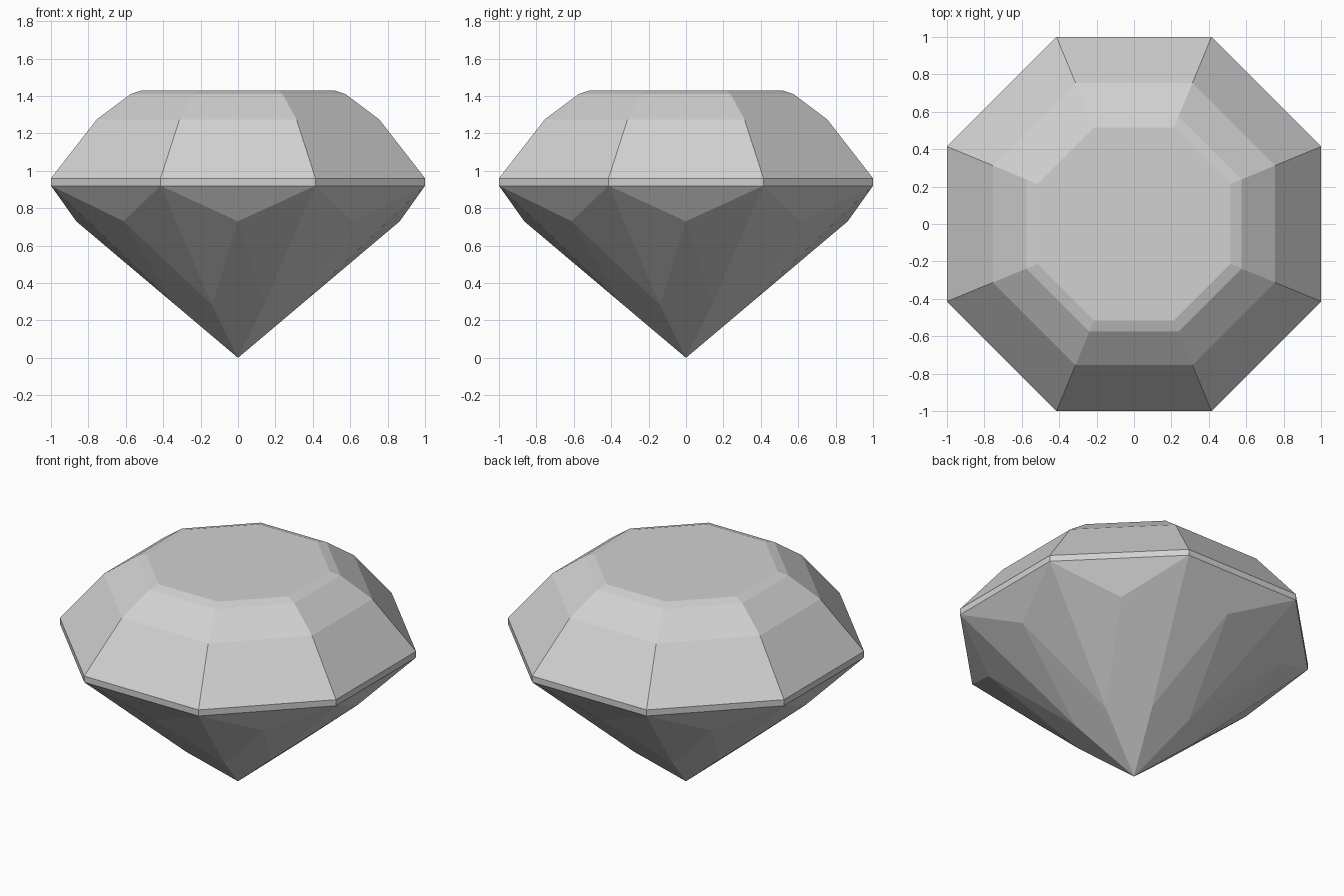
import bpy
import bmesh
from math import sin, cos, pi

SIDES = 8
STEP = 2 * pi / SIDES
TO_CORNER = 1 / cos(STEP / 2)   # flat-side distance to corner radius

cube = bpy.data.objects.get("Cube")
if cube:
    bpy.data.objects.remove(cube, do_unlink=True)

# Pale grey stone
stone = bpy.data.materials.new("pale_grey_stone")
stone.use_nodes = True
grey = (0.64, 0.64, 0.64, 1)
stone.diffuse_color = grey
stone.node_tree.nodes["Principled BSDF"].inputs["Base Color"].default_value = grey

bm = bmesh.new()


def ring(radius, z, turn):
    """Eight points around the axis, turned by a fraction of one step."""
    return [bm.verts.new((radius * cos((i + turn) * STEP),
                          radius * sin((i + turn) * STEP), z))
            for i in range(SIDES)]


# Girdle and crown: stacked octagons, flat side distance and height
profile = [(1.0, 0.92), (1.0, 0.96), (0.755, 1.275), (0.575, 1.41), (0.515, 1.43)]
rings = [ring(r * TO_CORNER, z, 0.5) for r, z in profile]
for low, high in zip(rings, rings[1:]):
    for i in range(SIDES):
        j = (i + 1) % SIDES
        bm.faces.new((low[i], low[j], high[j], high[i]))

# Table
bm.faces.new(rings[-1])

# Pavilion: facet points under each side, lower points under each corner, tip
corner = rings[0]
middle = ring(0.865, 0.73, 0)
lower = ring(0.363, 0.283, 0.5)
tip = bm.verts.new((0, 0, 0))
for i in range(SIDES):
    j = (i + 1) % SIDES
    bm.faces.new((corner[i], middle[j], corner[j]))
    bm.faces.new((corner[i], middle[i], lower[i]))
    bm.faces.new((corner[i], lower[i], middle[j]))
    bm.faces.new((middle[j], lower[i], tip, lower[j]))

bmesh.ops.recalc_face_normals(bm, faces=bm.faces)
mesh = bpy.data.meshes.new("cut_gem")
bm.to_mesh(mesh)
bm.free()
mesh.materials.append(stone)
gem = bpy.data.objects.new("cut_gem", mesh)
bpy.context.collection.objects.link(gem)
